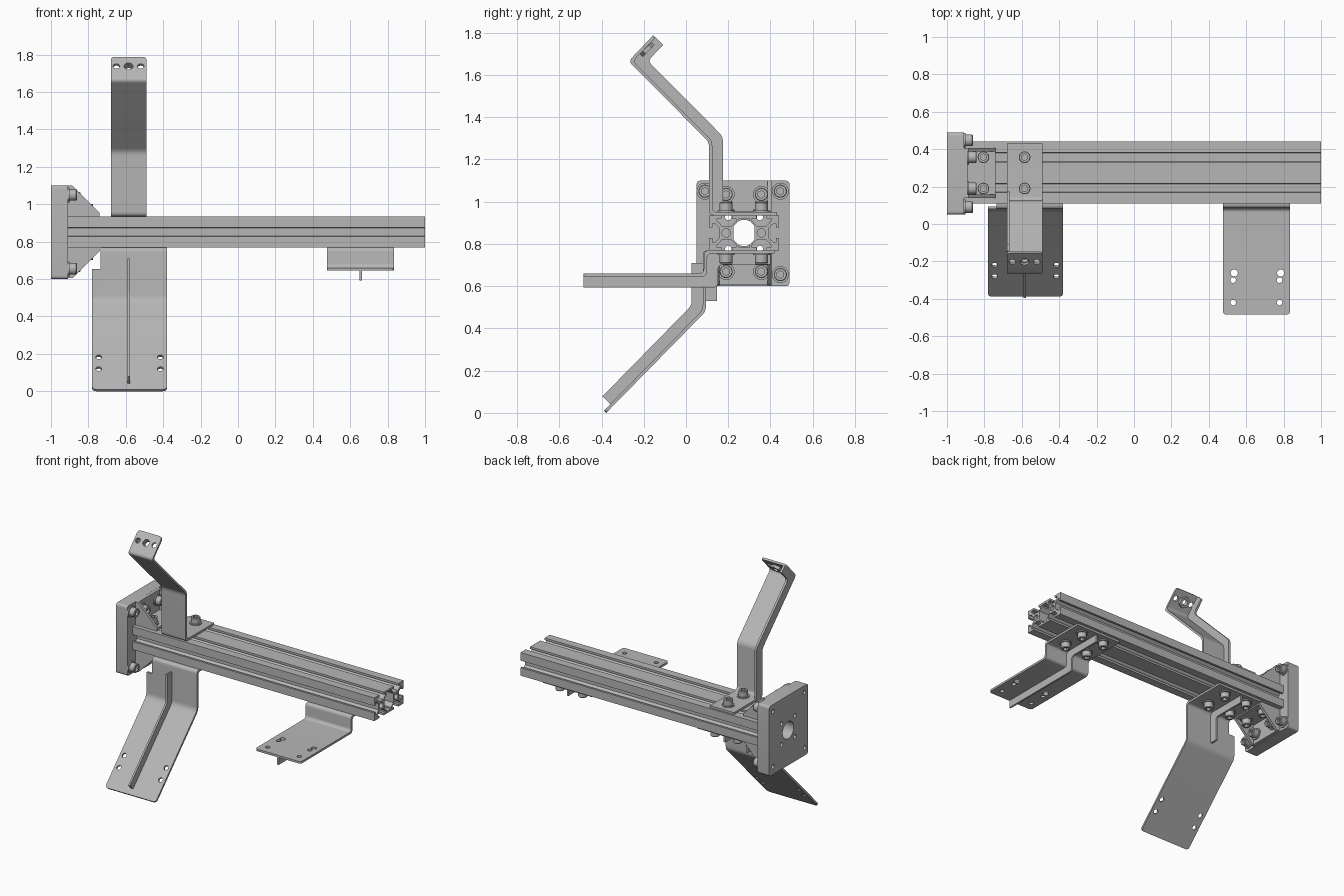
import bpy, bmesh, math
from mathutils import Vector, Matrix

cube = bpy.data.objects.get("Cube")
if cube:
    bpy.data.objects.remove(cube)

grey = bpy.data.materials.new("machined grey")
grey.use_nodes = True
colour = (0.47, 0.47, 0.47, 1)
grey.diffuse_color = colour
next(n for n in grey.node_tree.nodes if n.type == 'BSDF_PRINCIPLED').inputs["Base Color"].default_value = colour

parts = []
T = 0.015                      # sheet thickness
MID = Vector((0.275, 0.852))   # beam centre in y, z
SLOTS = (0.19, 0.357)          # slot lines in y


def add(name, bm):
    bmesh.ops.recalc_face_normals(bm, faces=bm.faces)
    mesh = bpy.data.meshes.new(name)
    bm.to_mesh(mesh)
    bm.free()
    mesh.materials.append(grey)
    ob = bpy.data.objects.new(name, mesh)
    bpy.context.collection.objects.link(ob)
    parts.append(ob)
    return ob


def prism(name, loop, lo, hi, axis='X', end=None, corner=0.02):
    """Extrude a closed outline along x (outline in y,z) or y (outline in x,z)."""
    place = (lambda a, b, d: (d, a, b)) if axis == 'X' else (lambda a, b, d: (a, d, b))
    bm = bmesh.new()
    face = bm.faces.new([bm.verts.new(place(p[0], p[1], lo)) for p in loop])
    out = bmesh.ops.extrude_face_region(bm, geom=[face])
    moved = [v for v in out["geom"] if isinstance(v, bmesh.types.BMVert)]
    bmesh.ops.translate(bm, verts=moved, vec=place(0, 0, hi - lo))
    if end is not None:        # round the free corners of a sheet
        tip = Vector(end)
        edges = [e for e in bm.edges if all((v.co.yz - tip).length < T for v in e.verts)
                 and abs(e.verts[0].co.x - e.verts[1].co.x) < 1e-4]
        bmesh.ops.bevel(bm, geom=edges, offset=corner, segments=4, profile=0.5, affect='EDGES')
    return add(name, bm)


def rod(loc, direction, r, length=0.3, sides=20):
    """Cylinder centred on loc, pointing along direction."""
    bm = bmesh.new()
    turn = Vector(direction).to_track_quat('Z', 'Y').to_matrix().to_4x4()
    bmesh.ops.create_cone(bm, cap_ends=True, segments=sides, radius1=r, radius2=r, depth=length,
                          matrix=Matrix.Translation(loc) @ turn)
    return add("rod", bm)


def cut(ob, cutters):
    for c in cutters:
        mod = ob.modifiers.new("cut", 'BOOLEAN')
        mod.operation, mod.solver, mod.object = 'DIFFERENCE', 'EXACT', c
    bpy.context.view_layer.update()
    deps = bpy.context.evaluated_depsgraph_get()
    mesh = bpy.data.meshes.new_from_object(ob.evaluated_get(deps))
    ob.modifiers.clear()
    ob.data = mesh
    for c in cutters:
        parts.remove(c)
        bpy.data.objects.remove(c)


def box(y0, y1, z0, z1):
    return [(y0, z0), (y1, z0), (y1, z1), (y0, z1)]


def offset(path, d):
    """Mitred offset of an open path, positive to its left."""
    pts = [Vector(p) for p in path]
    dirs = [(b - a).normalized() for a, b in zip(pts, pts[1:])]
    norms = [Vector((-v.y, v.x)) for v in dirs]
    out = []
    for i, p in enumerate(pts):
        a, b = norms[max(i - 1, 0)], norms[min(i, len(norms) - 1)]
        out.append(p + (a + b) * d / (1 + a.dot(b)))
    return out


def fillet(pts, r):
    out = [pts[0]]
    for a, p, b in zip(pts, pts[1:], pts[2:]):
        s = p + (a - p).normalized() * min(r, (a - p).length * 0.45)
        e = p + (b - p).normalized() * min(r, (b - p).length * 0.45)
        for k in range(7):
            t = k / 6
            out.append(s * (1 - t) ** 2 + p * 2 * t * (1 - t) + e * t * t)
    return out + [pts[-1]]


def band(path, a, b, r=0.025):
    return fillet(offset(path, a), r) + fillet(offset(path, b), r)[::-1]


def sheet(name, path, x0, x1):
    return prism(name, band(path, -T / 2, T / 2), x0, x1, end=path[-1])


# Slotted double beam
quarter = [(7, 10), (7, 8.2), (4.5, 8.2), (4.5, 7), (7.3, 4), (12.7, 4), (15.5, 7), (15.5, 8.2),
           (13, 8.2), (13, 10), (20, 10), (20, 3), (18.2, 3), (18.2, 5.5), (17, 5.5), (14, 2.7)]
cavity = [(3, 8.2), (3, 7), (6, 4)]


def four_way(q):
    loop = (q + [(y, -z) for y, z in q[::-1]] + [(-y, -z) for y, z in q]
            + [(-y, z) for y, z in q[::-1]])
    return [MID + Vector(p) * 0.00825 for p in loop]


beam = prism("slotted_beam", four_way(quarter), -0.91, 1)
cut(beam, [prism("cavity", four_way(cavity), -1.2, 1.2)]
    + [rod((0, y, MID.y), (1, 0, 0), 0.02, 3) for y in SLOTS])

# End plate with centre bore and bolt holes
corners = [(y, z) for y in (0.09, 0.447) for z in (0.655, 1.05)]
outline = [Vector(p) for p in box(0.05, 0.49, 0.6, 1.1)]
outline = fillet([(outline[0] + outline[1]) / 2] + outline[1:] + [outline[0], (outline[0] + outline[1]) / 2], 0.02)[:-1]
plate = prism("end_plate", outline, -1, -0.91)
ring = [(MID.x + i * 0.075, MID.y + j * 0.075) for i in (-1, 1) for j in (-1, 1)]
cut(plate, [rod((-0.95, MID.x, MID.y), (1, 0, 0), 0.062, sides=32)]
    + [rod((-0.95, y, z), (1, 0, 0), 0.015) for y, z in corners + ring])

# One bolt with washer, shared by every fastener
bm = bmesh.new()
section = [(0, 0), (.04, 0), (.04, .008), (.031, .008), (.031, .044), (.028, .048), (0, .048)]
verts = [bm.verts.new((r, 0, z)) for r, z in section]
edges = [bm.edges.new(pair) for pair in zip(verts, verts[1:])]
bmesh.ops.spin(bm, geom=verts + edges, cent=(0, 0, 0), axis=(0, 0, 1), angle=math.tau, steps=24)
bmesh.ops.remove_doubles(bm, verts=bm.verts, dist=1e-5)
master = add("bolt", bm)
cut(master, [rod((0, 0, 0.045), (0, 0, 1), 0.018, 0.05, 6)])
bolt_mesh = master.data
parts.remove(master)
bpy.data.objects.remove(master)


def bolt(name, loc, direction):
    ob = bpy.data.objects.new(name, bolt_mesh)
    ob.matrix_world = Matrix.Translation(loc) @ Vector(direction).to_track_quat('Z', 'Y').to_matrix().to_4x4()
    bpy.context.collection.objects.link(ob)
    parts.append(ob)


for y, z in corners:
    bolt("plate_bolt", (-0.91, y, z), (1, 0, 0))

# Corner gussets above and below the beam
for side, label in ((1, "upper"), (-1, "lower")):
    def at(x, h):
        return (x, MID.y + side * (0.0825 + h))
    prism(label + "_gusset_angle", [at(-0.91, 0), at(-0.74, 0), at(-0.74, 0.02), at(-0.89, 0.02),
                                    at(-0.89, 0.165), at(-0.91, 0.165)], 0.14, 0.405, 'Y')
    for y in (0.14, 0.387):
        prism(label + "_gusset_web", [at(-0.89, 0.02), at(-0.74, 0.02), at(-0.885, 0.165), at(-0.89, 0.165)],
              y, y + 0.018, 'Y')
    for y in SLOTS:
        x, z = at(-0.805, 0.02)
        bolt(label + "_gusset_bolt", (x, y, z), (0, 0, side))
        bolt(label + "_gusset_bolt", (-0.89, y, at(0, 0.1)[1]), (1, 0, 0))

# Upper bent arm with side flange and nut
arm_path = [(0.43, 0.943), (0.117, 0.943), (0.117, 1.285), (-0.262, 1.665), (-0.15, 1.783)]
arm = sheet("upper_arm", arm_path, -0.68, -0.49)
tab_mid, tab_out = Vector((-0.585, -0.197, 1.733)), Vector((0, 0.72, -0.69))
cut(arm, [rod(tab_mid + Vector((dx, 0, 0)), tab_out, r, 0.08)
          for dx, r in ((-0.065, 0.018), (0, 0.024), (0.065, 0.018))])
prism("arm_flange", band([(0.117, 0.951)] + arm_path[2:], -0.058, -T / 2), -0.68, -0.665)
nut = rod(tab_mid + tab_out * 0.018, tab_out, 0.04, 0.02, 6)
nut.name = "arm_nut"
cut(nut, [rod(tab_mid, tab_out, 0.02, 0.2)])
for y in SLOTS:
    bolt("arm_bolt", (-0.585, y, 0.95), (0, 0, 1))

# Lower sloped bracket with notch, front rib and back rib
low_path = [(0.42, 0.762), (0.087, 0.762), (0.087, 0.485), (-0.383, 0.0055)]
low = sheet("sloped_bracket", low_path, -0.78, -0.38)
cut(low, [prism("notch", box(-0.1, 0.6, 0.655, 0.9), -0.9, -0.735)]
    + [rod((x, y, z), (0, -1, 1), 0.016, 0.1) for x in (-0.745, -0.415)
       for y, z in ((-0.214, 0.178), (-0.276, 0.115))])
prism("front_rib", band([(0.087, 0.71), low_path[2], (-0.353, 0.036)], -0.06, -T / 2), -0.591, -0.578)
prism("back_rib", band([(0.4, 0.762), low_path[1], (0.087, 0.53)], T / 2, 0.06), -0.591, -0.578)

# Flat bracket at the free end with rib underneath
flat_path = [(0.42, 0.762), (0.092, 0.762), (0.092, 0.653), (-0.485, 0.653)]
flat = sheet("flat_bracket", flat_path, 0.475, 0.835)
cut(flat, [rod((x + dx, y, 0.653), (0, 0, 1), r, 0.05) for x in (0.53, 0.778)
           for dx, y, r in ((0.006, -0.262, 0.019), (0, -0.3, 0.015), (0, -0.42, 0.015))])
prism("flat_bracket_rib", band([(0.4, 0.762)] + flat_path[1:], T / 2, 0.06), 0.649, 0.662)

for centre in (-0.57, 0.655):
    for dx in (-0.09, 0.09):
        for y in SLOTS:
            bolt("bracket_bolt", (centre + dx, y, 0.755), (0, 0, -1))

# Smooth round surfaces, keep edges sharp
bpy.ops.object.select_all(action='DESELECT')
for ob in parts:
    ob.select_set(True)
bpy.context.view_layer.objects.active = parts[0]
bpy.ops.object.shade_smooth_by_angle(angle=math.radians(30))
